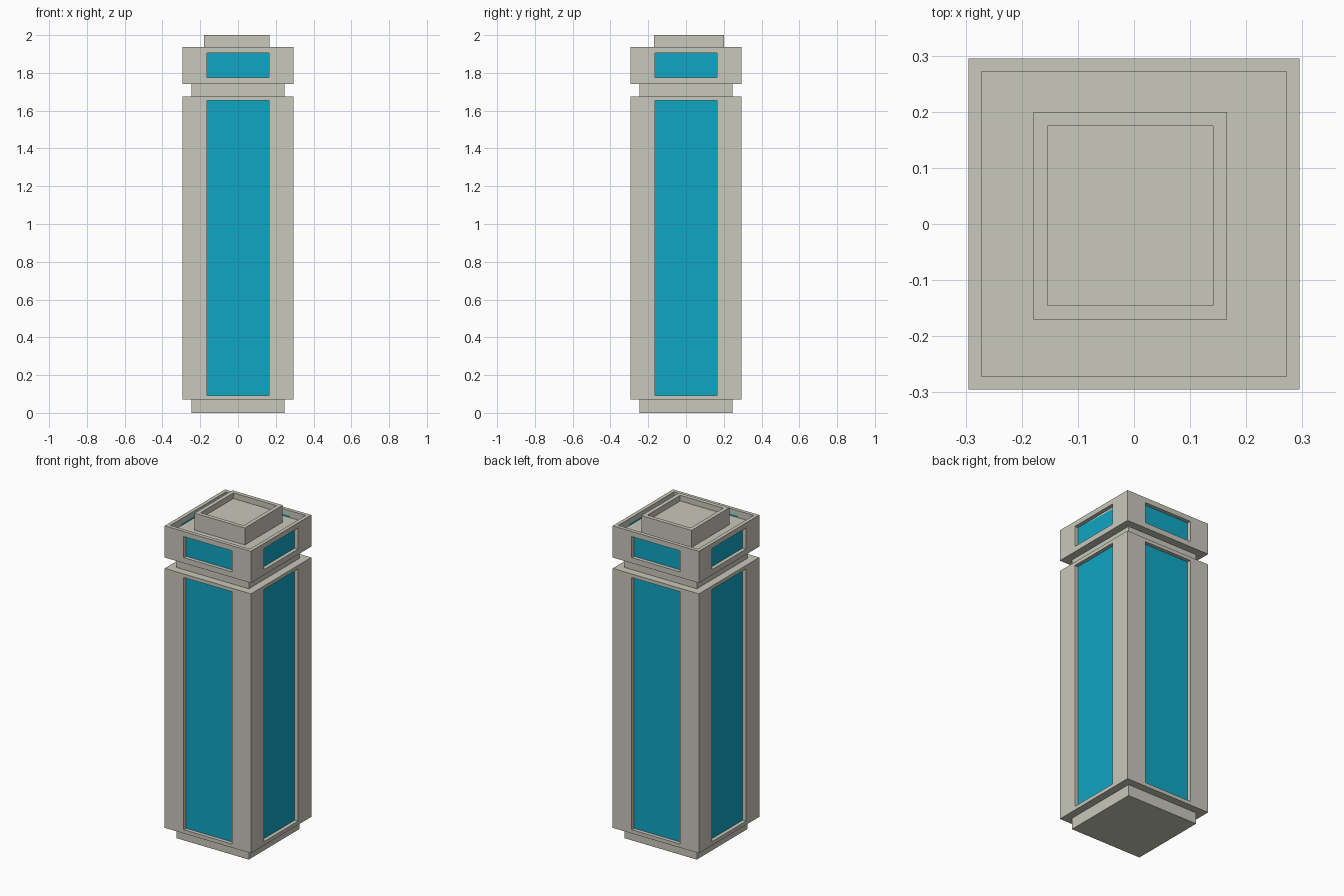
import bpy
import bmesh
from mathutils import Matrix
from math import pi

if "Cube" in bpy.data.objects:
    bpy.data.objects.remove(bpy.data.objects["Cube"])


def material(name, rgb):
    m = bpy.data.materials.new(name)
    m.diffuse_color = (*rgb, 1.0)
    m.use_nodes = True
    m.node_tree.nodes["Principled BSDF"].inputs["Base Color"].default_value = m.diffuse_color
    return m


stone = material("pale stone", (0.584, 0.578, 0.503))
glass = material("teal glass", (0.005, 0.381, 0.546))


def finish(name, bm):
    bmesh.ops.remove_doubles(bm, verts=bm.verts, dist=1e-5)
    bmesh.ops.recalc_face_normals(bm, faces=bm.faces)
    mesh = bpy.data.meshes.new(name)
    bm.to_mesh(mesh)
    bm.free()
    mesh.materials.append(stone)
    mesh.materials.append(glass)
    ob = bpy.data.objects.new(name, mesh)
    bpy.context.collection.objects.link(ob)
    return ob


def bridge(bm, a, b):
    """Quads between two closed loops of equal length."""
    n = len(a)
    for i in range(n):
        j = (i + 1) % n
        bm.faces.new((a[i], a[j], b[j], b[i]))


def rect(bm, x0, x1, y0, y1, z):
    return [bm.verts.new((x, y, z)) for x, y in ((x0, y0), (x1, y0), (x1, y1), (x0, y1))]


def tray_top(bm, x0, x1, y0, y1, z, rim, depth):
    """Top face with a raised rim around a sunken floor."""
    outer = rect(bm, x0, x1, y0, y1, z)
    i = (x0 + rim, x1 - rim, y0 + rim, y1 - rim)
    lip = rect(bm, *i, z)
    floor = rect(bm, *i, z - depth)
    bridge(bm, outer, lip)
    bridge(bm, lip, floor)
    bm.faces.new(floor)


def box(name, x0, x1, y0, y1, z0, z1, depth=0.0):
    bm = bmesh.new()
    low, high = rect(bm, x0, x1, y0, y1, z0), rect(bm, x0, x1, y0, y1, z1)
    bm.faces.new(low)
    bridge(bm, low, high)
    if depth:
        tray_top(bm, x0, x1, y0, y1, z1, 0.025, depth)
    else:
        bm.faces.new(high)
    return finish(name, bm)


def windowed_block(name, h, z0, z1, w, wz0, wz1, recess, depth=0.0):
    """Square block with a recessed glass panel on each of four sides."""
    bm = bmesh.new()
    for k in range(4):
        rot = Matrix.Rotation(k * pi / 2, 4, 'Z')

        def loop(half, y, a, b):
            return [bm.verts.new(rot @ v) for v in map(
                lambda p: Matrix.Translation((p[0], y, p[1])).translation,
                ((-half, a), (half, a), (half, b), (-half, b)))]

        outer = loop(h, -h, z0, z1)
        opening = loop(w, -h, wz0, wz1)
        back = loop(w, -h + recess, wz0, wz1)
        bridge(bm, outer, opening)
        bridge(bm, opening, back)
        bm.faces.new(back).material_index = 1
    bm.faces.new(rect(bm, -h, h, -h, h, z0))
    if depth:
        tray_top(bm, -h, h, -h, h, z1, 0.023, depth)
    else:
        bm.faces.new(rect(bm, -h, h, -h, h, z1))
    return finish(name, bm)


# plinth, main shaft, neck, crown and rooftop box
box("plinth", -0.247, 0.247, -0.247, 0.247, 0.0, 0.07)
windowed_block("main_shaft", 0.295, 0.07, 1.675, 0.165, 0.093, 1.653, 0.023)
box("neck", -0.247, 0.247, -0.247, 0.247, 1.675, 1.742)
windowed_block("crown", 0.295, 1.742, 1.938, 0.165, 1.776, 1.906, 0.023, 0.043)
box("rooftop_box", -0.179, 0.166, -0.17, 0.20, 1.895, 2.0, 0.035)
